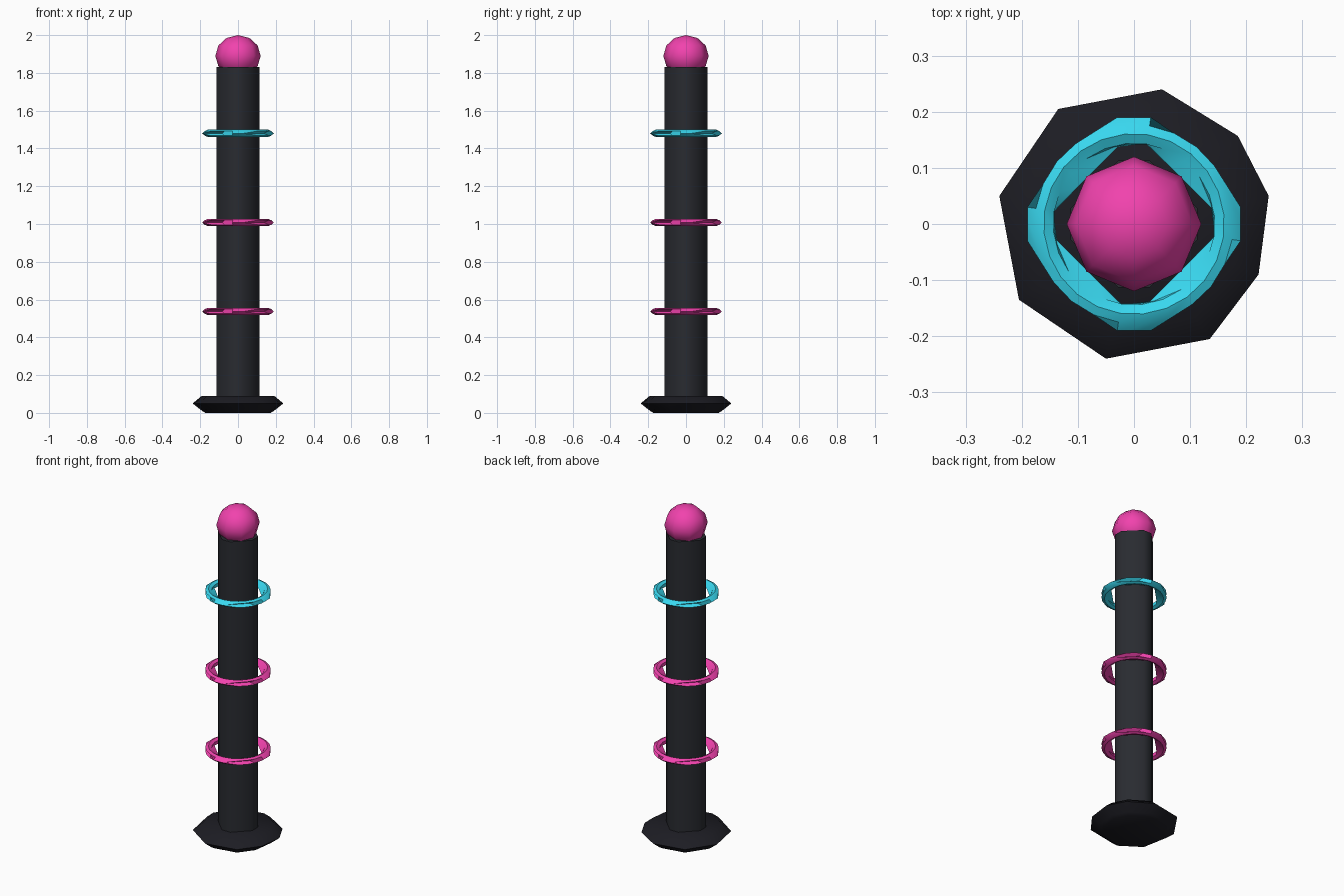
import bpy, bmesh, math

if "Cube" in bpy.data.objects:
    bpy.data.objects.remove(bpy.data.objects["Cube"])


def material(name, rgb):
    m = bpy.data.materials.new(name)
    m.diffuse_color = (*rgb, 1)
    m.use_nodes = True
    m.node_tree.nodes["Principled BSDF"].inputs["Base Color"].default_value = m.diffuse_color
    return m


BASE = material("base_black", (0.012, 0.012, 0.017))
SHAFT = material("shaft_black", (0.022, 0.024, 0.03))
PINK = material("pink", (0.88, 0.055, 0.42))
CYAN = material("cyan", (0.04, 0.68, 0.86))


def loft(name, loops, mat, closed=False, smooth=40):
    """Skin matching loops of points; cap the ends, or join last to first."""
    bm = bmesh.new()
    rows = [[bm.verts.new(p) for p in loop] for loop in loops]
    n = len(rows[0])
    pairs = list(zip(rows, rows[1:] + rows[:1]))
    for a, b in pairs if closed else pairs[:-1]:
        for i in range(n):
            j = (i + 1) % n
            bm.faces.new((a[i], a[j], b[j], b[i]))
    if not closed:
        bm.faces.new(rows[0])
        bm.faces.new(rows[-1])
    bmesh.ops.recalc_face_normals(bm, faces=bm.faces[:])
    me = bpy.data.meshes.new(name)
    bm.to_mesh(me)
    bm.free()
    ob = bpy.data.objects.new(name, me)
    bpy.context.collection.objects.link(ob)
    me.materials.append(mat)
    finish(ob, smooth)
    return ob


def finish(ob, angle):
    bpy.ops.object.select_all(action='DESELECT')
    ob.select_set(True)
    bpy.context.view_layer.objects.active = ob
    bpy.ops.object.shade_smooth_by_angle(angle=math.radians(angle))


def octagon(a, b):
    """Uneven octagon: narrow sides on the axes, wide sides on the diagonals."""
    return [(a, -b), (a, b), (b, a), (-b, a), (-a, b), (-a, -b), (-b, -a), (b, -a)]


# Base: uneven faceted disc with a pointed rim
rim = [(0.05, 0.24), (-0.135, 0.205), (-0.24, 0.05), (-0.205, -0.135), (-0.05, -0.24),
       (0.135, -0.205), (0.222, -0.09), (0.24, 0.05), (0.185, 0.157)]
loft("base", [[(x * s, y * s, z) for x, y in rim]
              for s, z in ((0.72, 0.0), (0.8, 0.012), (1, 0.05), (0.8, 0.09))], BASE, smooth=60)

# Shaft
loft("shaft", [[(x, y, z) for x, y in octagon(0.113, 0.028)] for z in (0.06, 1.83)],
     SHAFT, smooth=50)


# Rings: round top and bottom edges, with octagonal outer and inner waists
def waist(corners, t):
    k = t * 8
    i = int(k)
    f = k - i
    (x0, y0), (x1, y1) = corners[i % 8], corners[(i + 1) % 8]
    return x0 + (x1 - x0) * f, y0 + (y1 - y0) * f


def ring(name, z, mat, n=24):
    outer, inner = octagon(0.19, 0.03), octagon(0.142, 0.024)
    start = math.atan2(-0.03, 0.19)

    def circle(r, dz):
        return [(r * math.cos(start + math.tau * i / n),
                 r * math.sin(start + math.tau * i / n), z + dz) for i in range(n)]

    def oct_loop(c):
        return [(*waist(c, i / n), z) for i in range(n)]

    loft(name, [oct_loop(outer), circle(0.177, 0.012), circle(0.161, 0.019),
                circle(0.144, 0.01), oct_loop(inner), circle(0.144, -0.01),
                circle(0.161, -0.019), circle(0.177, -0.012)], mat, closed=True, smooth=25)


for name, z, mat in (("lower_ring", 0.537, PINK), ("middle_ring", 1.008, PINK),
                     ("upper_ring", 1.48, CYAN)):
    ring(name, z, mat)

# Faceted ball on top
bpy.ops.mesh.primitive_uv_sphere_add(segments=8, ring_count=6, radius=0.12,
                                     location=(0, 0, 1.89))
ball = bpy.context.object
ball.name = "tip_ball"
ball.scale.z = 0.11 / 0.12
ball.data.materials.append(PINK)
finish(ball, 60)
